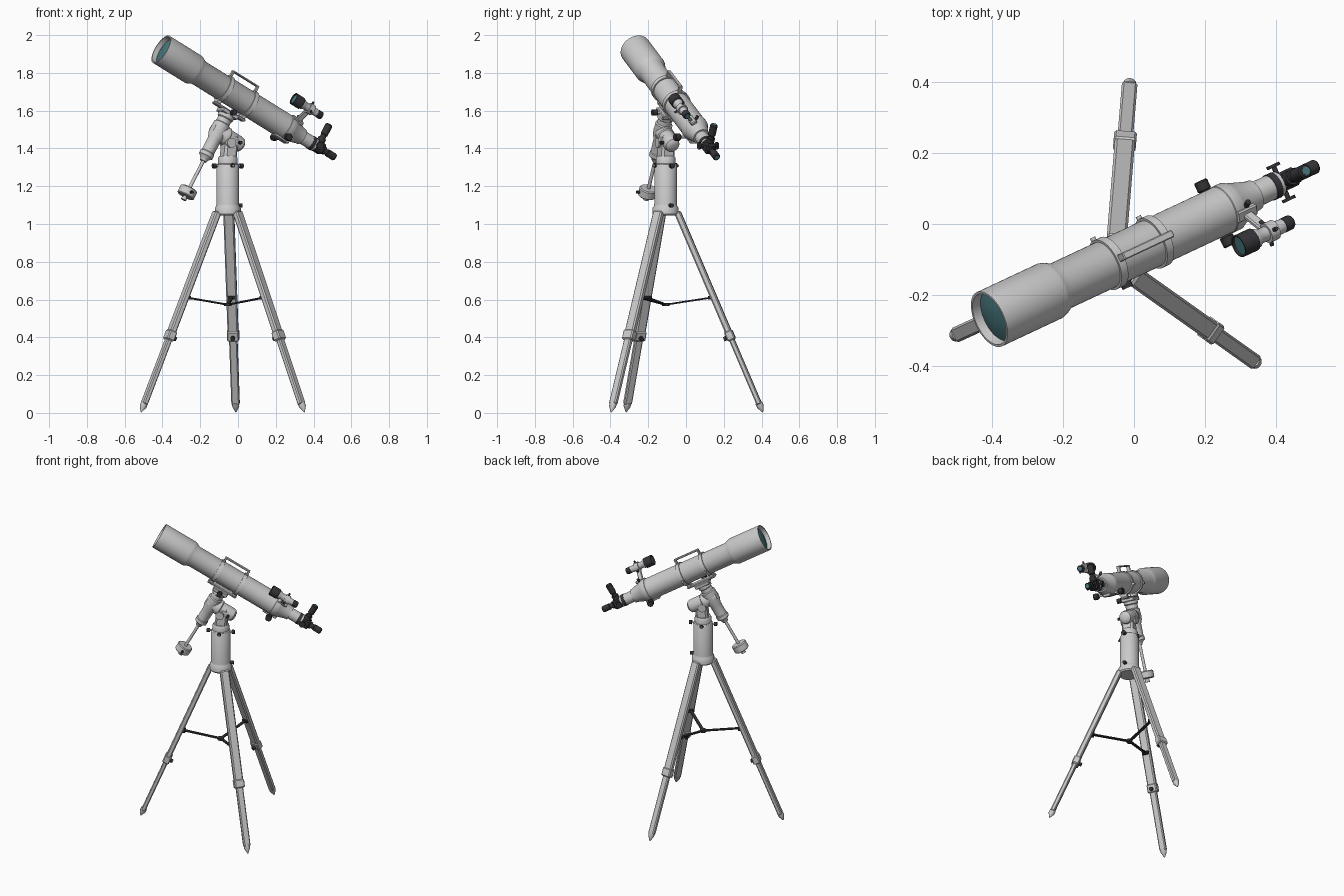
import bpy, bmesh, math
from mathutils import Vector, Matrix

if "Cube" in bpy.data.objects:
    bpy.data.objects.remove(bpy.data.objects["Cube"])

def material(name, rgb):
    m = bpy.data.materials.new(name)
    m.diffuse_color = (*rgb, 1)
    m.use_nodes = True
    m.node_tree.nodes["Principled BSDF"].inputs["Base Color"].default_value = m.diffuse_color
    return m

DARK = material("dark_plastic", (0.035, 0.035, 0.04))
GLASS = material("lens_glass", (0.07, 0.2, 0.22))

# Telescope frame: U runs from lens to eyepiece, W sideways, V up from the tube
F = Vector((-0.407, -0.268, 1.925))
U = Vector((0.789, 0.370, -0.491)).normalized()
W = Vector((0, 0, 1)).cross(U).normalized()
V = U.cross(W)
Z = Vector((0, 0, 1))

def S(t, w=0, v=0):
    return F + U * t + W * w + V * v

def finish(name, bm, mat, smooth=True):
    bmesh.ops.recalc_face_normals(bm, faces=bm.faces)
    me = bpy.data.meshes.new(name)
    bm.to_mesh(me)
    bm.free()
    ob = bpy.data.objects.new(name, me)
    bpy.context.collection.objects.link(ob)
    if mat:
        me.materials.append(mat)
    if smooth:
        bpy.context.view_layer.objects.active = ob
        ob.select_set(True)
        bpy.ops.object.shade_smooth_by_angle(angle=math.radians(35))
        ob.select_set(False)
    return ob

def lathe(name, origin, axis, profile, mat=None, n=32):
    """Revolve (distance, radius) points about an axis, capping open ends."""
    bm = bmesh.new()
    q = axis.to_track_quat('Z', 'Y')
    rings = []
    for h, r in profile:
        rings.append([bm.verts.new(origin + q @ Vector((r * math.cos(a), r * math.sin(a), h)))
                      for a in (2 * math.pi * i / n for i in range(n))])
    for a, b in zip(rings, rings[1:]):
        for i in range(n):
            j = (i + 1) % n
            bm.faces.new((a[i], a[j], b[j], b[i]))
    bm.faces.new(rings[0])
    bm.faces.new(rings[-1])
    return finish(name, bm, mat)

def rod(name, p, q, r, mat=None, n=20):
    return lathe(name, p, (q - p).normalized(), [(0, r), ((q - p).length, r)], mat, n)

def beam(name, p, q, side, w, d, mat=None, bevel=0.004):
    """Rectangular bar from p to q; w is measured along side, d across it."""
    x = (q - p).normalized()
    y = (side - x * side.dot(x)).normalized()
    z = x.cross(y)
    m = Matrix((x * (q - p).length, y * w, z * d)).transposed().to_4x4()
    m.translation = (p + q) / 2
    bm = bmesh.new()
    bmesh.ops.create_cube(bm, size=1, matrix=m)
    bmesh.ops.bevel(bm, geom=bm.edges[:], offset=bevel, segments=1, affect='EDGES')
    return finish(name, bm, mat, False)

# Main tube with dew shield, rear cone and drawtube
lathe("main_tube", F, U, [
    (0.03, 0.075), (0, 0.077), (0, 0.084), (0.215, 0.084), (0.225, 0.081), (0.25, 0.069),
    (0.83, 0.069), (0.832, 0.071), (0.86, 0.071), (0.87, 0.065), (0.93, 0.046),
    (0.945, 0.044), (0.945, 0.036), (1.03, 0.036)], n=48)
lathe("objective_lens", F, U, [(0.016, 0.02), (0.02, 0.05), (0.027, 0.0755), (0.03, 0.0755)], GLASS, 48)

# Tube rings, clamp blocks and handle
for i, t in enumerate((0.425, 0.588)):
    lathe(f"tube_ring_{i}", S(t - 0.012), U,
          [(0, 0.069), (0, 0.076), (0.024, 0.076), (0.024, 0.069)], n=48)
    beam(f"handle_post_{i}", S(t, 0, 0.07), S(t, 0, 0.107), W, 0.022, 0.012, None, 0.002)
    beam(f"ring_foot_{i}", S(t, 0, -0.068), S(t, 0, -0.09), W, 0.045, 0.026, None, 0.003)
    rod(f"ring_screw_{i}", S(t, 0.07, -0.02), S(t, 0.085, -0.02), 0.008, None, 12)
beam("carry_handle", S(0.418, 0, 0.105), S(0.595, 0, 0.105), W, 0.022, 0.009, None, 0.003)

# Focuser knobs under the rear of the tube
beam("focuser_block", S(0.79, 0, -0.062), S(0.885, 0, -0.062), W, 0.05, 0.03)
rod("focuser_axle", S(0.84, -0.08, -0.06), S(0.84, 0.08, -0.06), 0.007)
for s, side in ((-1, "left"), (1, "right")):
    lathe(f"focus_knob_{side}", S(0.84, s * 0.065, -0.06), W * s,
          [(0, 0.012), (0.008, 0.02), (0.032, 0.02), (0.036, 0.017)], DARK, 24)

# Dark diagonal body with straight and upright eyepieces
lathe("diagonal_collar", S(1.0), U, [(0, 0.038), (0.02, 0.038), (0.02, 0.032), (0.04, 0.03)], DARK)
beam("diagonal_body", S(1.02), S(1.085), W, 0.055, 0.06, DARK, 0.008)
EYE = [(0, 0.022), (0.03, 0.022), (0.03, 0.016), (0.045, 0.016), (0.05, 0.02), (0.1, 0.02), (0.105, 0.016)]
lathe("straight_eyepiece", S(1.07), U, [(h * 0.92, r) for h, r in EYE], DARK, 24)
lathe("upright_eyepiece", S(1.052, 0, 0.02), V, [(h * 1.1, r) for h, r in EYE], DARK, 24)
rod("straight_eye_lens", S(1.165), S(1.168), 0.012, GLASS)
rod("upright_eye_lens", S(1.052, 0, 0.134), S(1.052, 0, 0.137), 0.012, GLASS)
rod("side_axle", S(1.04, -0.055), S(1.04, 0.055), 0.007, DARK)
for s, side in ((-1, "left"), (1, "right")):
    rod(f"side_knob_{side}", S(1.04, s * 0.047), S(1.04, s * 0.056), 0.02, DARK)

# Finder scope and its bracket
fw, fv = -0.112, 0.127
lathe("finder_body", S(0.8, fw, fv), U, [
    (0, 0.028), (0.02, 0.028), (0.03, 0.021), (0.055, 0.021), (0.055, 0.029), (0.085, 0.029),
    (0.085, 0.022), (0.115, 0.02)])
lathe("finder_hood", S(0.757, fw, fv), U,
      [(0.01, 0.029), (0, 0.029), (0, 0.033), (0.052, 0.033), (0.055, 0.028)], DARK)
rod("finder_lens", S(0.765, fw, fv), S(0.768, fw, fv), 0.029, GLASS, 32)
lathe("finder_eyepiece", S(0.91, fw, fv), U, [(0, 0.016), (0.005, 0.021), (0.03, 0.021), (0.036, 0.017)], DARK)
rod("finder_eye_lens", S(0.945, fw, fv), S(0.948, fw, fv), 0.012, GLASS)
beam("finder_bracket", S(0.866, -0.035, 0.05), S(0.866, -0.098, 0.112), U, 0.03, 0.016)
beam("finder_shoe", S(0.83, -0.036, 0.056), S(0.9, -0.036, 0.056), W + V * 0.7, 0.035, 0.018)
rod("shoe_screw", S(0.87, -0.02, 0.06), S(0.87, -0.01, 0.085), 0.008, DARK, 12)
for k in range(3):
    a = math.radians(90 + 120 * k)
    d = W * math.cos(a) + V * math.sin(a)
    c = S(0.868, fw, fv)
    rod(f"finder_screw_{k}", c + d * 0.027, c + d * 0.043, 0.006, DARK, 12)

# Saddle and declination housing hanging below the tube
T0 = 0.505
beam("dovetail_bar", S(0.405, 0, -0.093), S(0.608, 0, -0.093), W, 0.04, 0.014)
beam("saddle", S(0.455, 0, -0.106), S(0.555, 0, -0.106), W, 0.085, 0.024)
rod("saddle_screw", S(T0, -0.04, -0.1), S(T0, -0.06, -0.1), 0.008, None, 12)
rod("saddle_knob", S(T0, -0.057, -0.1), S(T0, -0.085, -0.1), 0.016, DARK)
lathe("declination_housing", S(T0), -V, [
    (0.115, 0.044), (0.135, 0.044), (0.14, 0.038), (0.165, 0.038), (0.17, 0.046), (0.24, 0.046),
    (0.265, 0.036), (0.34, 0.035), (0.345, 0.039), (0.365, 0.039), (0.38, 0.022), (0.395, 0.018)])
rod("counterweight_rod", S(T0, 0, -0.38), S(T0, 0, -0.625), 0.0095)
lathe("counterweight", S(T0, 0, -0.56), -V, [
    (0, 0.02), (0, 0.043), (0.005, 0.048), (0.043, 0.048), (0.048, 0.043), (0.048, 0.02)])
rod("counterweight_screw", S(T0, -0.045, -0.584), S(T0, -0.065, -0.584), 0.008, DARK, 12)
rod("rod_stop", S(T0, 0, -0.615), S(T0, 0, -0.63), 0.015)

# Polar axis housing, parallel to the tube
lathe("polar_housing", S(T0 - 0.04, 0, -0.215), U, [
    (0, 0.03), (0.02, 0.043), (0.07, 0.046), (0.075, 0.049), (0.095, 0.049), (0.1, 0.043),
    (0.17, 0.043), (0.19, 0.038), (0.2, 0.026), (0.203, 0.012)])
rod("polar_clamp", S(T0 + 0.12, -0.04, -0.215), S(T0 + 0.12, -0.06, -0.215), 0.009, DARK, 12)

# Mount head on the pier
C = Vector((-0.054, -0.108, 0))
flat = Vector((U.x, U.y, 0)).normalized()
beam("mount_head", C + Z * 1.33, C + flat * 0.015 + Z * 1.475, W, 0.075, 0.075, None, 0.012)
lathe("head_base", C + Z * 1.3, Z, [(0, 0.058), (0.015, 0.058), (0.02, 0.052), (0.05, 0.052), (0.06, 0.045)])
rod("altitude_pivot", C + Z * 1.43 - W * 0.05, C + Z * 1.43 + W * 0.05, 0.026, None, 24)
for i, d in enumerate((flat, -flat, W, -W)):
    rod(f"azimuth_screw_{i}", C + Z * 1.308 + d * 0.05, C + Z * 1.308 + d * 0.075, 0.006, None, 12)
    if i < 2:
        rod(f"azimuth_knob_{i}", C + Z * 1.308 + d * 0.07, C + Z * 1.308 + d * 0.088, 0.013, DARK)
    else:
        rod(f"azimuth_cap_{i}", C + Z * 1.31 + d * 0.058, C + Z * 1.31 + d * 0.066, 0.012, DARK)

# Pier column and flange
lathe("pier", C + Z * 1.045, Z, [
    (0, 0.062), (0.008, 0.069), (0.04, 0.069), (0.05, 0.062), (0.06, 0.06), (0.265, 0.06), (0.27, 0.057)], n=40)
rod("pier_knob", C + Z * 1.098 + flat * 0.055, C + Z * 1.098 + flat * 0.082, 0.011, DARK)

# Tripod legs with clamps, pointed feet and spreader arms
hub = C + Z * 0.573
for i, (x, y) in enumerate(((-0.515, -0.318), (-0.011, 0.408), (0.353, -0.397))):
    foot = Vector((x, y, 0))
    out = (foot - C).normalized()
    tan = Z.cross(out)
    top = C + out * 0.062 + Z * 1.065
    at = lambda z: foot.lerp(top, z / 1.065)
    down = (foot - top).normalized()
    inner = tan.cross(down)
    inner = inner if inner.dot(out) < 0 else -inner
    beam(f"upper_leg_{i}", top, at(0.4), tan, 0.057, 0.034, None, 0.007)
    beam(f"lower_leg_{i}", at(0.45), at(0.045), tan, 0.044, 0.028, None, 0.006)
    beam(f"leg_clamp_{i}", at(0.435), at(0.385), tan, 0.064, 0.044, None, 0.006)
    rod(f"clamp_knob_{i}", at(0.405) + inner * 0.018, at(0.405) + inner * 0.038, 0.012, DARK)
    lathe(f"foot_{i}", at(0.055), down, [(0, 0.019), (0.022, 0.019), (0.055, 0.003)], None, 12)
    end = at(0.617) + inner * 0.02
    beam(f"spreader_arm_{i}", hub, end, tan, 0.02, 0.009, DARK, 0.002)
    beam(f"spreader_hinge_{i}", end - tan * 0.022, end + tan * 0.022, Z, 0.02, 0.018, DARK, 0.003)
rod("spreader_hub", hub - Z * 0.008, hub + Z * 0.008, 0.02, DARK)
